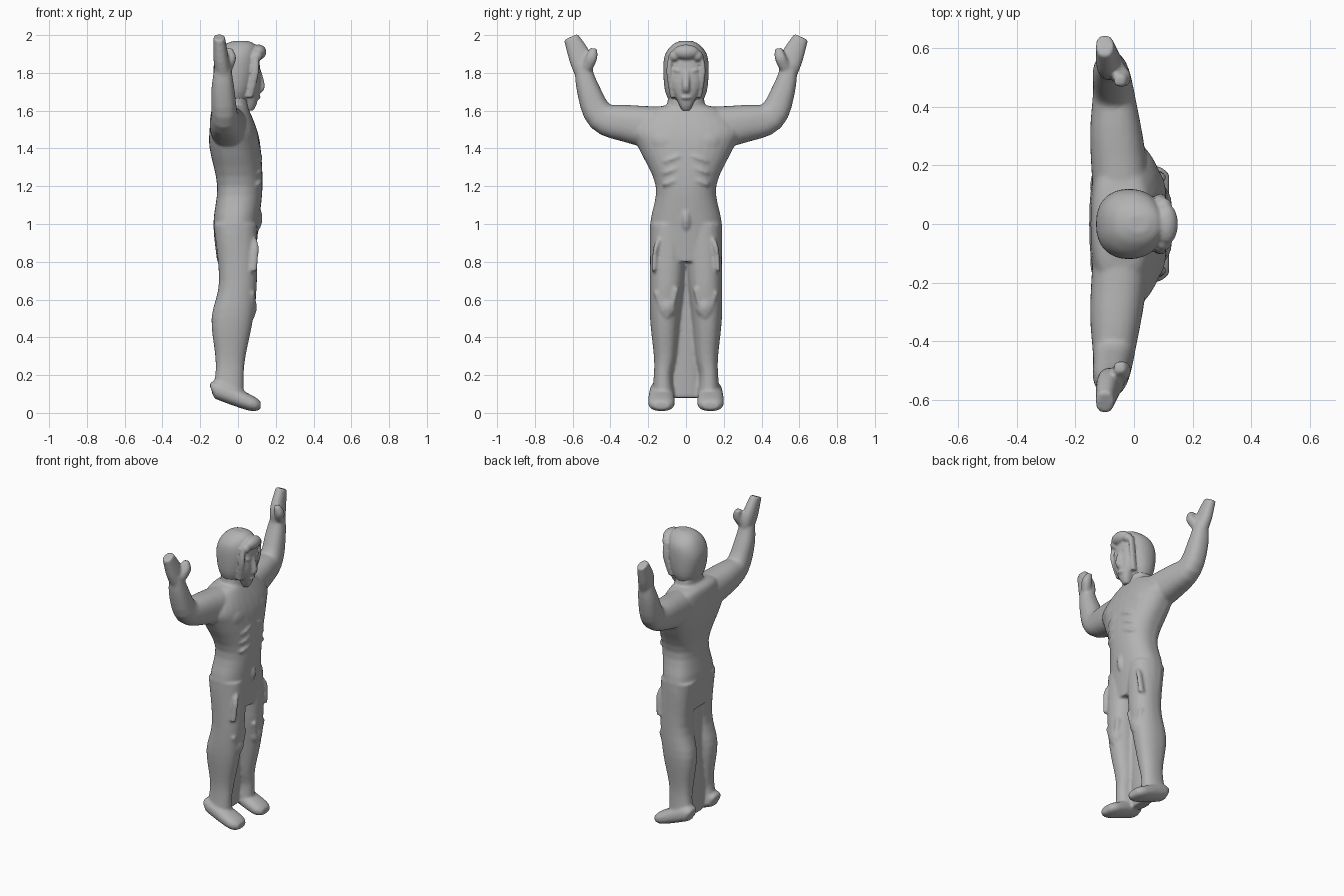
import bpy, bmesh, math
from mathutils import Vector, Matrix

cube = bpy.data.objects.get("Cube")
if cube:
    bpy.data.objects.remove(cube, do_unlink=True)

shade = 0.45
colour = (shade, shade, shade, 1)
grey = bpy.data.materials.new("plain grey")
grey.use_nodes = True
grey.diffuse_color = colour
grey.node_tree.nodes["Principled BSDF"].inputs["Base Color"].default_value = colour

SIDES = 32
STEPS = 4
SIDEWAYS = Vector((0, 1, 0))
FORWARD = Vector((1, 0, 0))


def signed_power(value, power):
    return math.copysign(abs(value) ** power, value)


def smooth_rows(rows):
    """Fill in between sparse rows with a smooth curve through all of them."""
    rows = [Vector(row) for row in rows]
    padded = [rows[0]] + rows + [rows[-1]]
    result = []
    for before, start, end, after in zip(padded, padded[1:], padded[2:], padded[3:]):
        for step in range(STEPS):
            t = step / STEPS
            leave, arrive = (end - before) / 2, (after - start) / 2
            ease = t * t * (3 - 2 * t)
            result.append(start.lerp(end, ease) + leave * t * (1 - t) ** 2 - arrive * t * t * (1 - t))
    return result + [rows[-1]]


def skin(bm, rings):
    """Bridge rings of points and close both ends."""
    loops = [[bm.verts.new(point) for point in ring] for ring in rings]
    for low, high in zip(loops, loops[1:]):
        for i in range(SIDES):
            bm.faces.new((low[i - 1], low[i], high[i], high[i - 1]))
    bm.faces.new(loops[0])
    bm.faces.new(loops[-1])


def turn():
    for i in range(SIDES):
        angle = math.tau * i / SIDES
        yield math.cos(angle), math.sin(angle)


def stack(bm, rows, flatness=0.6, middle=0.5):
    """Level sections given as height, back, front, half width and sideways centre."""
    rings = []
    for height, back, front, half, centre in smooth_rows(rows):
        x = back + middle * (front - back)
        rings.append([(x + (front - x) * c if c > 0 else x - (x - back) * abs(c) ** flatness,
                       centre + half * signed_power(s, 0.85), height) for c, s in turn()])
    skin(bm, rings)


def tube(bm, side, rows):
    """Sweep along points, each with half sizes across and along the side axis."""
    rows = smooth_rows(rows)
    centres = [Vector(row[:3]) for row in rows]
    rings = []
    for i, (centre, row) in enumerate(zip(centres, rows)):
        ahead = centres[min(i + 1, len(rows) - 1)] - centres[max(i - 1, 0)]
        across = side.cross(ahead).normalized()
        rings.append([centre + across * row[3] * signed_power(c, 0.85)
                      + side * row[4] * signed_power(s, 0.85) for c, s in turn()])
    skin(bm, rings)


def cord(bm, side, thickness, points):
    tube(bm, side, [(*point, thickness, thickness * 1.5) for point in points])


def muscle(bm, location, size, tilt=0):
    """Soft ellipsoid, tilted in the front plane."""
    matrix = (Matrix.Translation(location) @ Matrix.Rotation(tilt, 4, 'X')
              @ Matrix.Diagonal((*size, 1)))
    bmesh.ops.create_uvsphere(bm, u_segments=SIDES, v_segments=SIDES // 2, radius=1, matrix=matrix)


def mirror_sideways(bm):
    """Copy everything built so far to the other side."""
    copy = bmesh.ops.duplicate(bm, geom=bm.verts[:] + bm.edges[:] + bm.faces[:])
    for item in copy["geom"]:
        if isinstance(item, bmesh.types.BMVert):
            item.co.y = -item.co.y


def finish(bm, name, voxel, softness):
    """Fuse the overlapping forms into one smooth skin."""
    bmesh.ops.recalc_face_normals(bm, faces=bm.faces)
    mesh = bpy.data.meshes.new(name)
    bm.to_mesh(mesh)
    bm.free()
    mesh.materials.append(grey)
    part = bpy.data.objects.new(name, mesh)
    bpy.context.collection.objects.link(part)
    fuse = part.modifiers.new("fuse", 'REMESH')
    fuse.mode = 'VOXEL'
    fuse.voxel_size = voxel
    fuse.use_smooth_shade = True
    soften = part.modifiers.new("soften", 'SMOOTH')
    soften.iterations = softness


body = bmesh.new()

# Leg, from ankle to hip
stack(body, [(.1, -.14, .03, .06, .12), (.2, -.12, .03, .05, .12), (.3, -.12, .04, .06, .11),
             (.5, -.14, .08, .08, .11), (.7, -.1, .1, .09, .1), (1, -.13, .1, .1, .09)], flatness=0.75)

# Foot, sloping from heel to toe
tube(body, SIDEWAYS, [(-.14, .13, .12, .03, .04), (-.1, .13, .12, .05, .06),
                      (.07, .13, .05, .04, .07), (.12, .13, .04, .02, .04)])

# Raised arm, from shoulder to wrist
tube(body, FORWARD, [(-.04, .1, 1.5, .12, .1), (-.06, .3, 1.53, .1, .09), (-.07, .45, 1.57, .08, .07),
                     (-.08, .52, 1.72, .06, .06), (-.08, .55, 1.85, .04, .04)])

# Open hand and thumb
tube(body, FORWARD, [(-.08, .54, 1.8, .05, .04), (-.09, .56, 1.88, .06, .04), (-.1, .61, 1.99, .04, .03)])
tube(body, FORWARD, [(-.06, .53, 1.82, .03, .03), (-.04, .5, 1.88, .03, .03), (-.05, .49, 1.93, .02, .02)])

# Chest, stomach ridges, thigh, knee and shin
muscle(body, (.07, .09, 1.43), (.04, .1, .07), tilt=.25)
for ridge in range(3):
    muscle(body, (.1, .06, 1.35 - ridge * .06), (.03, .07, .02), tilt=-.35)
muscle(body, (.06, .1, .7), (.04, .05, .15), tilt=.1)
muscle(body, (.06, .1, .56), (.04, .05, .06))
muscle(body, (.02, .12, .4), (.03, .03, .12))

# Raised loop on the thigh and fold around the knee
cord(body, FORWARD, .013, [(.08, .17, .75), (.09, .16, .87), (.08, .14, .92)])
cord(body, FORWARD, .013, [(.08, .05, .66), (.07, .1, .51), (.07, .16, .64)])
mirror_sideways(body)

# Torso with a flat back, neck, belly and the thin web joining the legs
stack(body, [(.8, -.11, .09, .19, 0), (1, -.13, .11, .19, 0), (1.2, -.11, .13, .16, 0),
             (1.4, -.15, .12, .25, 0), (1.5, -.15, .1, .29, 0), (1.6, -.14, .06, .2, 0),
             (1.63, -.1, .04, .1, 0)])
stack(body, [(1.5, -.1, .06, .12, 0), (1.7, -.09, .05, .09, 0)])
muscle(body, (.06, 0, 1.03), (.07, .04, .09))
stack(body, [(.08, -.1, -.03, .09, 0), (.85, -.09, .02, .07, 0)])
finish(body, "body", voxel=0.009, softness=3)

head = bmesh.new()

# Brow, cheek and the hair edge framing the face
muscle(head, (.1, .04, 1.81), (.02, .03, .014), tilt=.3)
muscle(head, (.1, .06, 1.89), (.03, .03, .03))
cord(head, FORWARD, .013, [(.09, .08, 1.89), (.09, .09, 1.8), (.06, .07, 1.67)])
mirror_sideways(head)

# Hair cap
stack(head, [(1.62, -.07, .03, .07, 0), (1.7, -.11, .07, .11, 0), (1.82, -.13, .1, .12, 0),
             (1.9, -.11, .1, .11, 0), (1.95, -.07, .09, .07, 0), (1.97, -.02, .05, .03, 0)], flatness=0.9)

# Face narrowing to the chin, with nose, mouth and fringe
stack(head, [(1.6, 0, .08, .02, 0), (1.64, 0, .1, .04, 0), (1.75, 0, .12, .08, 0), (1.9, 0, .11, .07, 0)],
      middle=0.7)
cord(head, SIDEWAYS, .012, [(.11, 0, 1.81), (.13, 0, 1.73), (.11, 0, 1.7)])
muscle(head, (.1, 0, 1.67), (.02, .03, .012))
muscle(head, (.11, 0, 1.91), (.04, .07, .04))
finish(head, "head", voxel=0.007, softness=2)
